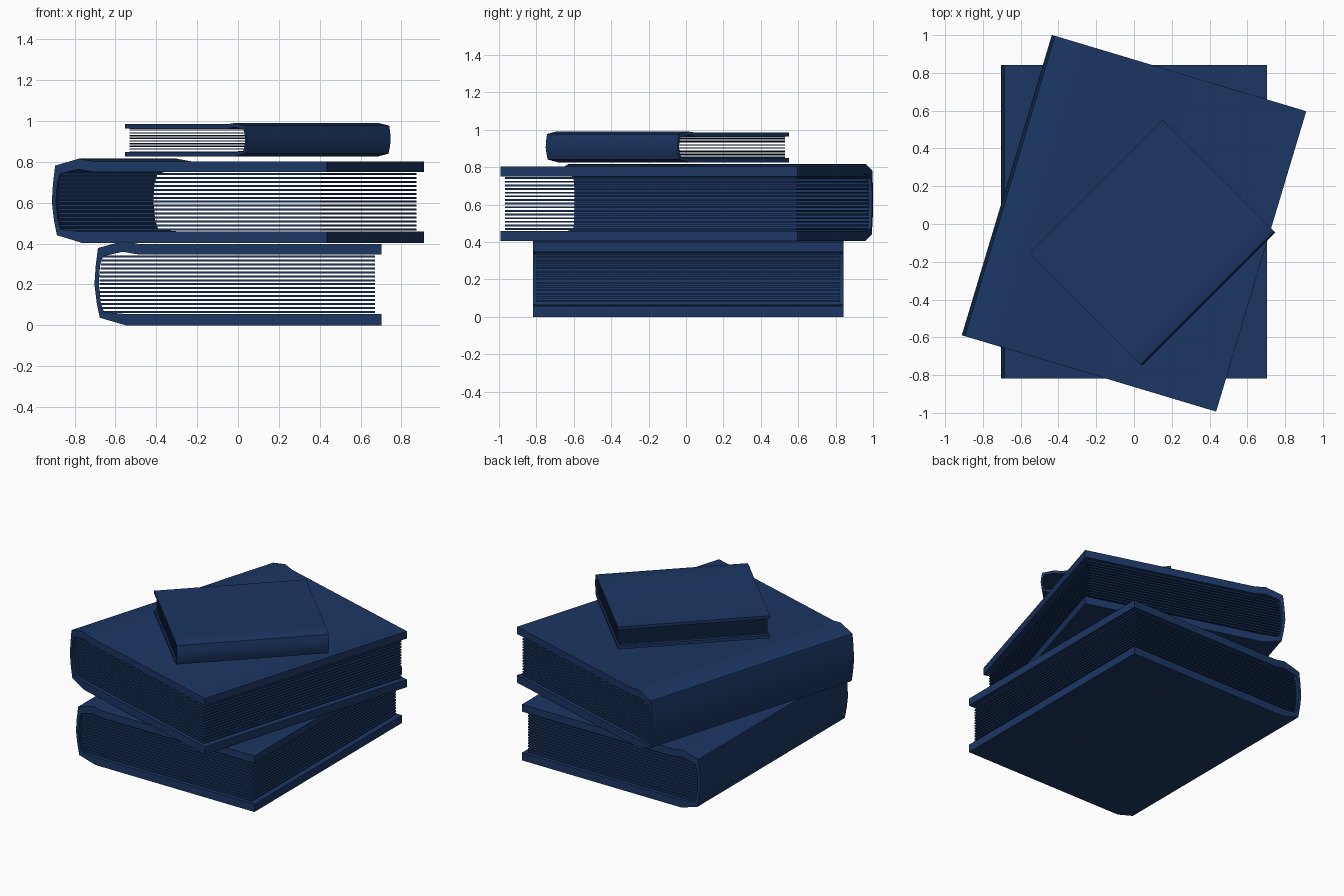
import bpy, bmesh
from math import radians
from mathutils import Matrix, Vector

if "Cube" in bpy.data.objects:
    bpy.data.objects.remove(bpy.data.objects["Cube"])

blue = bpy.data.materials.new("navy_blue")
blue.diffuse_color = (0.011, 0.037, 0.125, 1)
blue.use_nodes = True
blue.node_tree.nodes["Principled BSDF"].inputs["Base Color"].default_value = blue.diffuse_color

# One hardback cover outline (x, z): outside of boards and spine, then inside
OUTLINE = [(0.703, 0), (-0.55, 0), (-0.677, 0.037), (-0.692, 0.11), (-0.703, 0.2),
           (-0.697, 0.29), (-0.686, 0.378), (-0.564, 0.412), (-0.49, 0.399), (0.703, 0.399),
           (0.703, 0.347), (-0.49, 0.347), (-0.565, 0.36), (-0.66, 0.338), (-0.676, 0.29),
           (-0.682, 0.2), (-0.672, 0.11), (-0.657, 0.065), (-0.55, 0.055), (0.703, 0.055)]
HALF_Y = 0.83
SHEETS = 15


def finish(bm, name, matrix):
    bmesh.ops.recalc_face_normals(bm, faces=bm.faces)
    bm.transform(matrix)
    mesh = bpy.data.meshes.new(name)
    bm.to_mesh(mesh)
    bm.free()
    mesh.materials.append(blue)
    obj = bpy.data.objects.new(name, mesh)
    bpy.context.collection.objects.link(obj)
    return obj


def cover(name, matrix):
    bm = bmesh.new()
    face = bm.faces.new([bm.verts.new((x, -HALF_Y, z)) for x, z in OUTLINE])
    ext = bmesh.ops.extrude_face_region(bm, geom=[face])
    moved = [g for g in ext["geom"] if isinstance(g, bmesh.types.BMVert)]
    bmesh.ops.translate(bm, verts=moved, vec=(0, 2 * HALF_Y, 0))
    obj = finish(bm, name, matrix)
    bpy.ops.object.select_all(action='DESELECT')
    obj.select_set(True)
    bpy.context.view_layer.objects.active = obj
    bpy.ops.object.shade_smooth_by_angle(angle=radians(30))


def pages(name, matrix):
    # Separate thin sheets with open gaps between them
    bm = bmesh.new()
    pitch = 0.292 / SHEETS
    for i in range(SHEETS):
        z = 0.055 + pitch * (i + 0.5)
        left = -0.679 + 0.018 * ((z - 0.2) / 0.145) ** 2
        right = 0.67
        m = (Matrix.Translation(((left + right) / 2, 0, z))
             @ Matrix.Diagonal((right - left, 1.625, pitch * 0.5, 1)))
        bmesh.ops.create_cube(bm, size=1, matrix=m)
    finish(bm, name, matrix)


# Stack: name, position, turn, scale
BOOKS = [("bottom_book", (0, 0.011, 0), 0, (1, 1, 1)),
         ("middle_book", (0, 0.004, 0.404), -16.7, (1, 1, 1)),
         ("top_book", (0.0975, -0.1, 0.826), 135, (0.6, 0.6, 0.4))]

for name, pos, turn, scale in BOOKS:
    matrix = Matrix.LocRotScale(Vector(pos), Matrix.Rotation(radians(turn), 3, 'Z'), Vector(scale))
    cover(name + "_cover", matrix)
    pages(name + "_pages", matrix)
